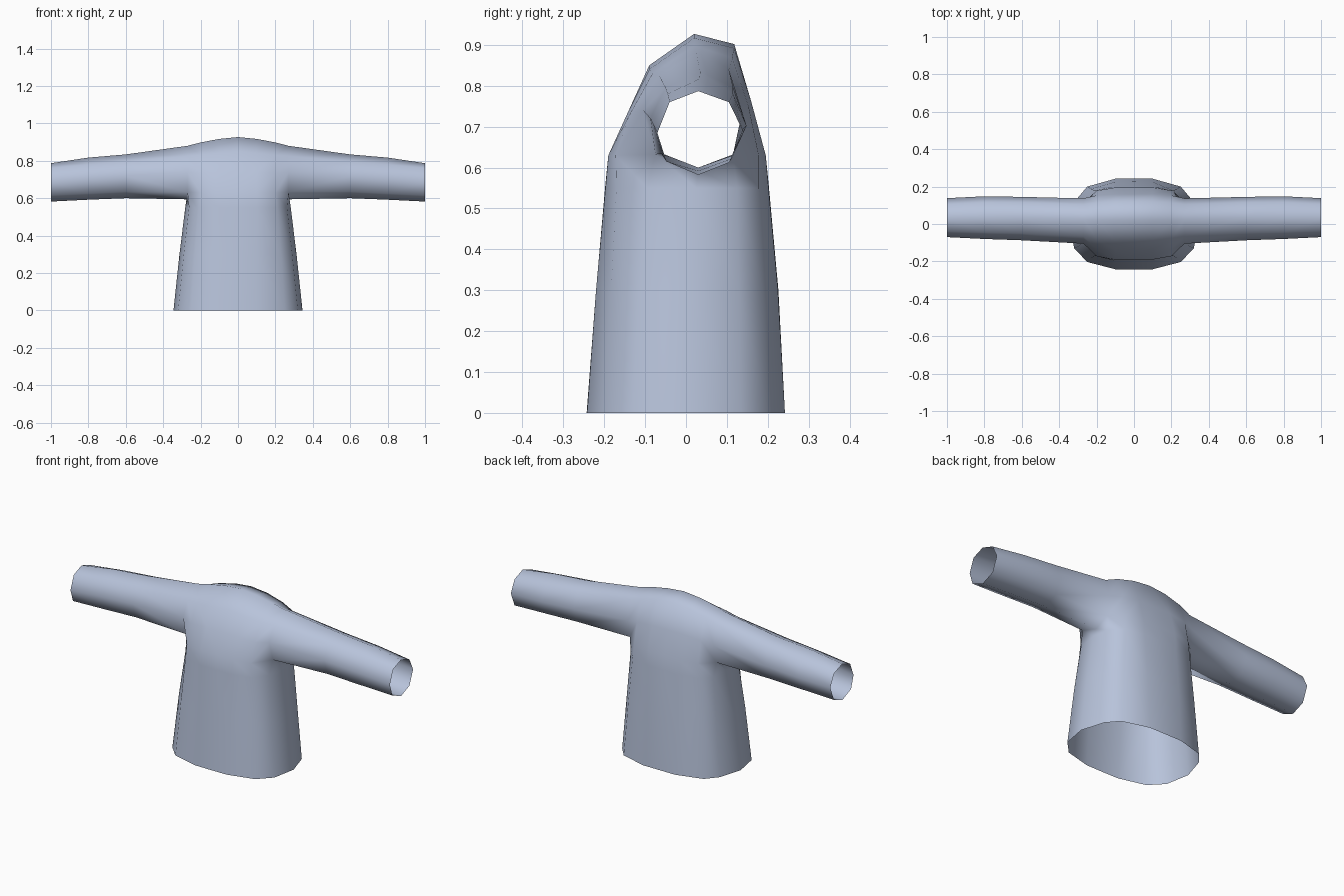
import bpy, bmesh

if "Cube" in bpy.data.objects:
    bpy.data.objects.remove(bpy.data.objects["Cube"])

mat = bpy.data.materials.new("pale blue cloth")
mat.diffuse_color = (0.48, 0.55, 0.71, 1)
mat.use_nodes = True
mat.node_tree.nodes["Principled BSDF"].inputs["Base Color"].default_value = mat.diffuse_color

bm = bmesh.new()


def mirrored(section, s):
    return [bm.verts.new((s * x, y, z)) for x, y, z in section]


def strip(a, b, closed=False):
    n = len(a)
    for i in range(n if closed else n - 1):
        j = (i + 1) % n
        bm.faces.new((a[i], a[j], b[j], b[i]))


# Shoulder arches (y, z), running front to back over the top
centre = [(-.19, .63), (-.14, .74), (-.09, .85), (.02, .927), (.118, .902), (.16, .76), (.195, .63)]
outer = [(-.172, .63), (-.135, .735), (-.082, .83), (.02, .898), (.113, .868), (.153, .75), (.178, .63)]
arches = {0: mirrored([(0, y, z) for y, z in centre], 1)}
for s in (-1, 1):
    arches[s] = mirrored([(.1, y, z - (.01 if z > .8 else 0)) for y, z in centre], s)
    arches[2 * s] = mirrored([(.2, y, z) for y, z in outer], s)

# Sleeve rings (y, z): seven points front to back over the top, then the underside
rings = [
    (.27, [(-.075, .632), (-.105, .74), (-.066, .825), (.025, .88), (.105, .84), (.137, .735), (.115, .632), (.03, .594)]),
    (.60, [(-.06, .635), (-.087, .72), (-.05, .795), (.035, .834), (.115, .797), (.145, .712), (.115, .63), (.03, .6)]),
    (.80, [(-.055, .625), (-.08, .705), (-.045, .78), (.033, .817), (.115, .78), (.148, .702), (.112, .622), (.03, .592)]),
    (1.0, [(-.048, .615), (-.07, .685), (-.04, .76), (.03, .787), (.105, .76), (.138, .692), (.105, .612), (.03, .582)]),
]
armhole = {}
for s in (-1, 1):
    loops = [mirrored([(x, y, z) for y, z in pts], s) for x, pts in rings]
    armhole[s] = loops[0]
    strip(arches[0], arches[s])
    strip(arches[s], arches[2 * s])
    strip(arches[2 * s], loops[0][:7])
    for a, b in zip(loops, loops[1:]):
        strip(a, b, True)

# Top edge of the torso: front, right armhole, back, left armhole
edge = [arches[k][0] for k in (-2, -1, 0, 1, 2)]
edge += [armhole[1][k] for k in (0, 7, 6)]
edge += [arches[k][6] for k in (2, 1, 0, -1, -2)]
edge += [armhole[-1][k] for k in (6, 7, 0)]

# Torso rings, listed from front centre round the right side to back centre
torso = [
    (.55, [(0, -.198), (.1, -.197), (.21, -.17), (.262, -.095), (.282, .025), (.26, .125), (.21, .178), (.1, .202), (0, .203)]),
    (.30, [(0, -.22), (.1, -.22), (.23, -.183), (.29, -.115), (.313, .01), (.28, .13), (.23, .188), (.1, .225), (0, .226)]),
    (.00, [(0, -.243), (.1, -.242), (.25, -.203), (.32, -.13), (.345, .005), (.305, .135), (.25, .2), (.1, .242), (0, .242)]),
]
for z, half in torso:
    loop = [(-x, y, z) for x, y in half[2:0:-1]] + [(x, y, z) for x, y in half]
    loop += [(-x, y, z) for x, y in half[-2:2:-1]]
    ring = mirrored(loop, 1)
    strip(edge, ring, True)
    edge = ring

bmesh.ops.recalc_face_normals(bm, faces=bm.faces)
mesh = bpy.data.meshes.new("shirt")
bm.to_mesh(mesh)
bm.free()
mesh.materials.append(mat)
mesh.shade_smooth()
shirt = bpy.data.objects.new("shirt", mesh)
bpy.context.collection.objects.link(shirt)
